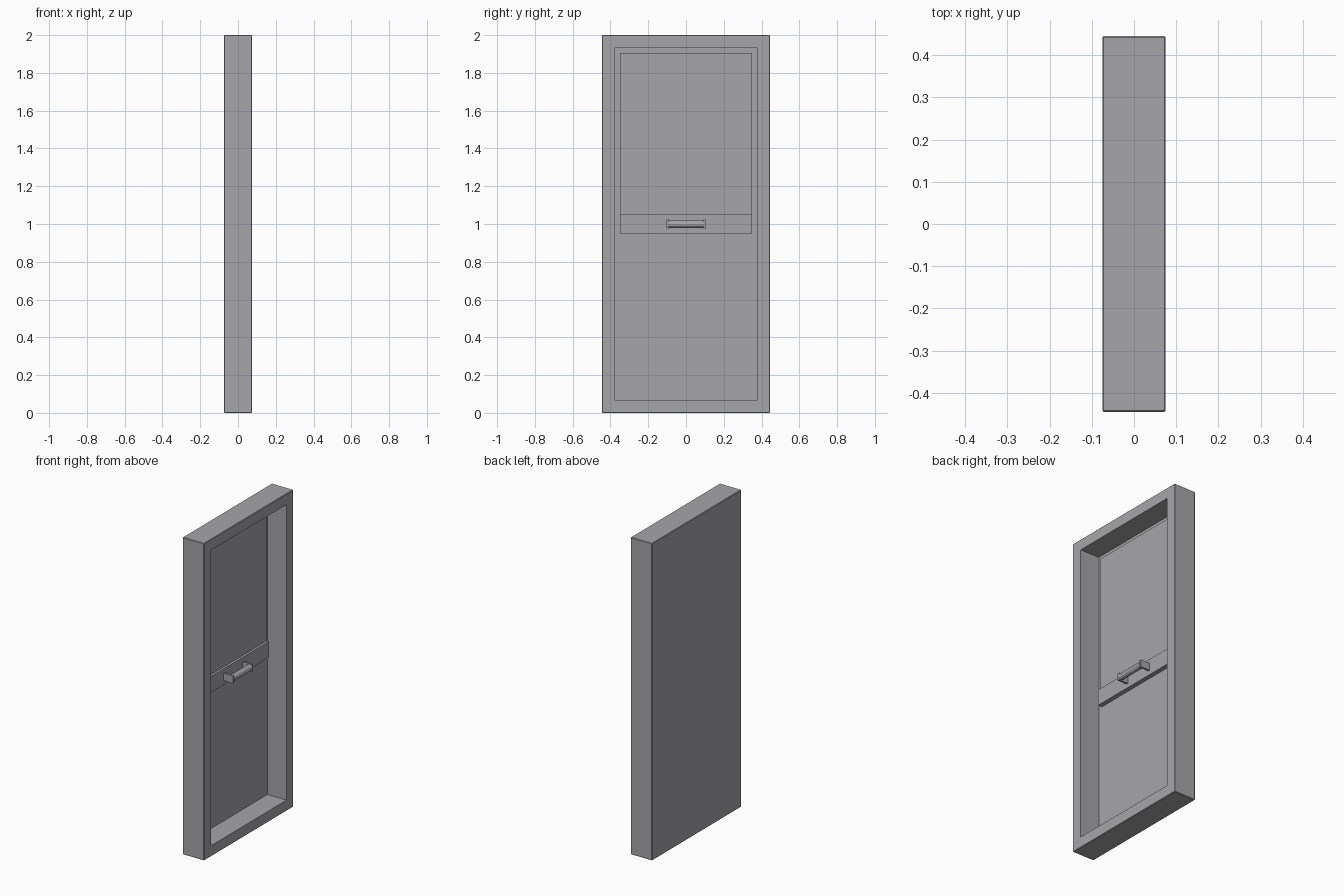
import bpy, bmesh, math
from mathutils import Matrix

if "Cube" in bpy.data.objects:
    bpy.data.objects.remove(bpy.data.objects["Cube"])

grey = bpy.data.materials.new("plain_grey")
grey.diffuse_color = (0.38, 0.38, 0.40, 1)
grey.use_nodes = True
grey.node_tree.nodes["Principled BSDF"].inputs["Base Color"].default_value = grey.diffuse_color


def finish(bm, name):
    bmesh.ops.recalc_face_normals(bm, faces=bm.faces)
    mesh = bpy.data.meshes.new(name)
    bm.to_mesh(mesh)
    bm.free()
    mesh.materials.append(grey)
    obj = bpy.data.objects.new(name, mesh)
    bpy.context.collection.objects.link(obj)
    return obj


def box_mesh(x0, x1, y0, y1, z0, z1):
    bm = bmesh.new()
    m = Matrix.Translation(((x0 + x1) / 2, (y0 + y1) / 2, (z0 + z1) / 2))
    m = m @ Matrix.Diagonal((x1 - x0, y1 - y0, z1 - z0, 1))
    bmesh.ops.create_cube(bm, size=1, matrix=m)
    return bm


def box(name, *dims):
    return finish(box_mesh(*dims), name)


# Door slab with softened outer edges and a deep recess on the +x side
bm = box_mesh(-0.075, 0.075, -0.445, 0.445, 0, 2)
bmesh.ops.bevel(bm, geom=bm.edges[:], offset=0.003, segments=1, affect='EDGES')
front = max(bm.faces, key=lambda f: f.calc_center_median().x)
bmesh.ops.inset_individual(bm, faces=[front], thickness=0.092)
ext = bmesh.ops.extrude_discrete_faces(bm, faces=[front])
for v in ext["faces"][0].verts:
    v.co.x = -0.058
finish(bm, "door_frame")

# Upper panel stands slightly prouder than the lower one
box("upper_panel", -0.06, -0.045, -0.35, 0.35, 1.0, 1.905)

# Middle rail
box("middle_rail", -0.06, -0.03, -0.35, 0.35, 0.95, 1.05)

# Pull handle: two arms and a round grip
for side, label in ((-1, "left"), (1, "right")):
    ya, yb = sorted((side * 0.09, side * 0.102))
    box("handle_arm_" + label, -0.03, 0.035, ya, yb, 0.977, 1.023)

bm = bmesh.new()
m = Matrix.Translation((0.02, 0, 1.0)) @ Matrix.Rotation(math.pi / 2, 4, 'X')
bmesh.ops.create_cone(bm, cap_ends=True, segments=12, radius1=0.02,
                      radius2=0.02, depth=0.19, matrix=m)
finish(bm, "handle_grip")
